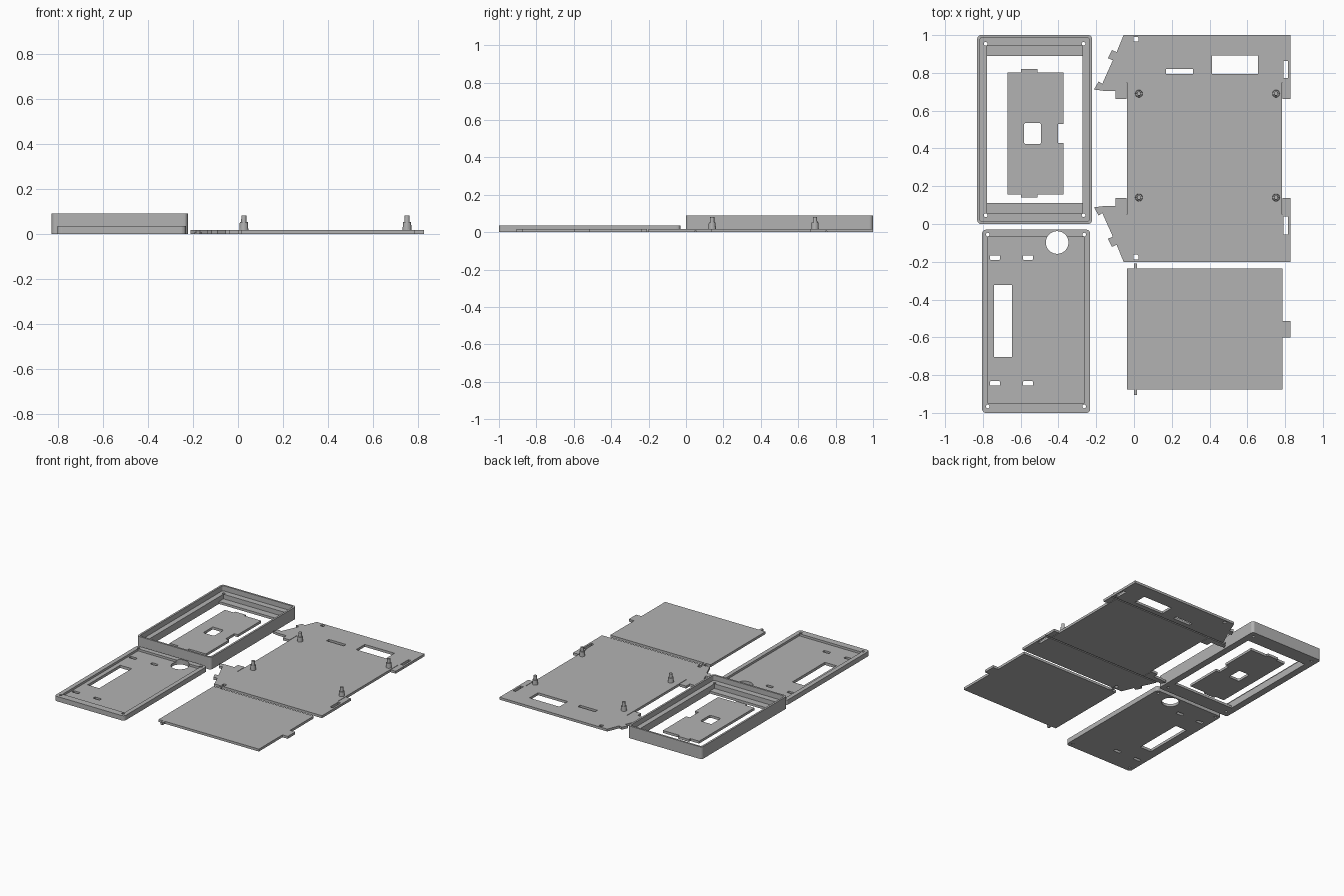
import bpy, bmesh, math

if "Cube" in bpy.data.objects:
    bpy.data.objects.remove(bpy.data.objects["Cube"])

grey = bpy.data.materials.new("plastic_grey")
grey.diffuse_color = (0.45, 0.45, 0.45, 1)
grey.use_nodes = True
grey.node_tree.nodes["Principled BSDF"].inputs["Base Color"].default_value = grey.diffuse_color


def rect(x0, x1, y0, y1):
    return [(x0, y0), (x1, y0), (x1, y1), (x0, y1)]


def rounded(x0, x1, y0, y1, r, n=5):
    pts = []
    corners = [(x1 - r, y1 - r), (x0 + r, y1 - r), (x0 + r, y0 + r), (x1 - r, y0 + r)]
    for q, (cx, cy) in enumerate(corners):
        for i in range(n + 1):
            a = math.pi / 2 * (q + i / n)
            pts.append((cx + r * math.cos(a), cy + r * math.sin(a)))
    return pts


def circle(cx, cy, r, n=16):
    return [(cx + r * math.cos(2 * math.pi * i / n), cy + r * math.sin(2 * math.pi * i / n))
            for i in range(n)]


def plate(name, loops, z0, z1):
    """Extruded sheet: first loop is the outline, the others are holes."""
    cu = bpy.data.curves.new(name, 'CURVE')
    cu.dimensions = '2D'
    cu.fill_mode = 'BOTH'
    cu.extrude = (z1 - z0) / 2
    for pts in loops:
        s = cu.splines.new('POLY')
        s.points.add(len(pts) - 1)
        for p, (x, y) in zip(s.points, pts):
            p.co = (x, y, 0, 1)
        s.use_cyclic_u = True
    tmp = bpy.data.objects.new(name + "_curve", cu)
    bpy.context.collection.objects.link(tmp)
    me = bpy.data.meshes.new_from_object(tmp.evaluated_get(bpy.context.evaluated_depsgraph_get()))
    bpy.data.objects.remove(tmp)
    bm = bmesh.new()
    bm.from_mesh(me)
    bmesh.ops.remove_doubles(bm, verts=bm.verts, dist=1e-5)
    bmesh.ops.translate(bm, verts=bm.verts, vec=(0, 0, (z0 + z1) / 2))
    bmesh.ops.recalc_face_normals(bm, faces=bm.faces)
    bm.to_mesh(me)
    bm.free()
    me.materials.clear()
    me.materials.append(grey)
    for p in me.polygons:
        p.use_smooth = False
    ob = bpy.data.objects.new(name, me)
    bpy.context.collection.objects.link(ob)
    return ob


def cut(ob, outline, z0, z1):
    """Subtract an extruded outline, then discard the cutter."""
    tool = plate("cutter", [outline], z0, z1)
    m = ob.modifiers.new("cut", 'BOOLEAN')
    m.operation = 'DIFFERENCE'
    m.solver = 'EXACT'
    m.object = tool
    dg = bpy.context.evaluated_depsgraph_get()
    me = bpy.data.meshes.new_from_object(ob.evaluated_get(dg))
    ob.modifiers.clear()
    ob.data = me
    bpy.data.objects.remove(tool)


# Deep frame: through opening, end lips, lid ledge and thin outer wall
FX0, FX1 = -0.83, -0.222
frame_holes = [circle(x, y, 0.01) for x in (-0.785, -0.267) for y in (0.046, 0.954)]
frame = plate("frame", [rounded(FX0, FX1, 0, 1, 0.02),
                        rect(-0.779, -0.273, 0.11, 0.89)] + frame_holes, 0, 0.09)
cut(frame, rect(-0.779, -0.273, 0.058, 0.942), 0.018, 0.2)
cut(frame, rounded(FX0 + 0.014, FX1 - 0.014, 0.014, 0.986, 0.012), 0.052, 0.2)

# Small inner plate lying inside the frame
plate("inner_plate", [[(-0.67, 0.157), (-0.598, 0.157), (-0.598, 0.14), (-0.51, 0.14),
                       (-0.51, 0.157), (-0.373, 0.157), (-0.373, 0.43), (-0.402, 0.43),
                       (-0.402, 0.53), (-0.373, 0.53), (-0.373, 0.803), (-0.51, 0.803),
                       (-0.51, 0.82), (-0.598, 0.82), (-0.598, 0.803), (-0.67, 0.803)],
                      rounded(-0.582, -0.492, 0.423, 0.535, 0.01)], 0, 0.018)

# Lid with shallow tray, screw holes, round opening and slots
lid_holes = [circle(x, y, 0.01) for x in (-0.774, -0.264) for y in (-0.056, -0.966)]
lid_holes += [rounded(x, x + 0.054, y, y + 0.024, 0.005)
              for x in (-0.763, -0.588) for y in (-0.19, -0.856)]
lid_holes += [circle(-0.407, -0.098, 0.06, 40), rect(-0.74, -0.645, -0.703, -0.323)]
lid = plate("lid", [rounded(-0.804, -0.232, -1, -0.03, 0.02)] + lid_holes, 0, 0.036)
cut(lid, rect(-0.772, -0.264, -0.949, -0.068), 0.02, 0.1)

# Wrap panel: half outline from right to left, mirrored about y = 0.4
half = [(0.783, 0.75), (0.787, 0.75), (0.787, 0.663), (0.828, 0.663), (0.828, 1.0),
        (-0.055, 1.0), (-0.092, 0.91), (-0.117, 0.921), (-0.138, 0.878), (-0.112, 0.867),
        (-0.168, 0.742), (-0.187, 0.755), (-0.212, 0.712), (-0.16, 0.705), (-0.097, 0.705),
        (-0.097, 0.663), (-0.041, 0.663), (-0.041, 0.75), (-0.037, 0.75)]
half = [(0.783, 0.66)] + half + [(-0.037, 0.66)]
outline = half + [(x, 0.8 - y) for x, y in reversed(half)]
panel_holes = [rect(0.17, 0.312, 0.793, 0.82), rect(0.413, 0.657, 0.793, 0.893),
               rect(0.792, 0.814, 0.772, 0.862), rect(0.792, 0.814, -0.055, 0.04),
               rounded(-0.003, 0.023, 0.965, 0.991, 0.006),
               rounded(-0.003, 0.023, -0.188, -0.162, 0.006)]
panel = plate("wrap_panel", [outline] + panel_holes, 0, 0.018)
# Fold grooves on the underside
for y in (0.75, 0.05):
    cut(panel, rect(-0.3, 0.9, y - 0.005, y + 0.005), -0.02, 0.007)


# Stepped mounting pegs
def peg(name, x, y):
    bm = bmesh.new()
    rings = [(0.02, 0.016), (0.018, 0.052), (0.012, 0.052), (0.011, 0.082)]
    n, loops = 16, []
    for r, z in rings:
        loops.append([bm.verts.new((px, py, z)) for px, py in circle(x, y, r, n)])
    for a, b in zip(loops, loops[1:]):
        for i in range(n):
            j = (i + 1) % n
            bm.faces.new((a[i], a[j], b[j], b[i]))
    bm.faces.new(loops[-1])
    bm.faces.new(loops[0][::-1])
    me = bpy.data.meshes.new(name)
    bm.to_mesh(me)
    bm.free()
    me.materials.append(grey)
    bpy.context.collection.objects.link(bpy.data.objects.new(name, me))


for i, (x, y) in enumerate([(0.026, 0.69), (0.752, 0.69), (0.026, 0.14), (0.752, 0.14)]):
    peg("peg_%d" % (i + 1), x, y)

# Hinged door with latch tab and pivot pins
plate("door", [[(-0.037, -0.877), (0.0, -0.877), (0.0, -0.905), (0.016, -0.905),
                (0.016, -0.877), (0.785, -0.877), (0.785, -0.6), (0.828, -0.6),
                (0.828, -0.513), (0.785, -0.513), (0.785, -0.235), (0.016, -0.235),
                (0.016, -0.208), (0.0, -0.208), (0.0, -0.235), (-0.037, -0.235)]], 0, 0.018)
